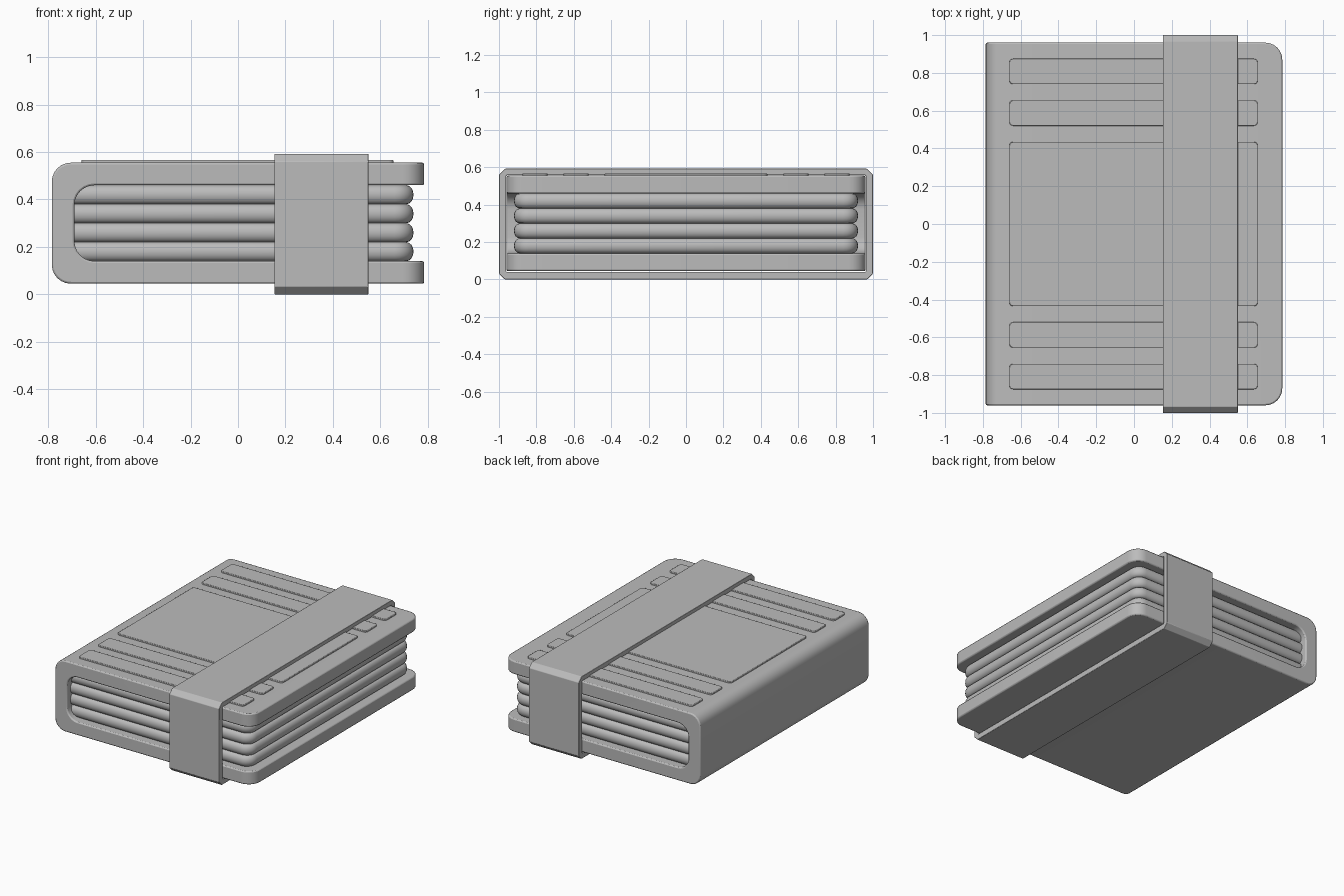
import bpy, bmesh, math
from mathutils import Vector

if "Cube" in bpy.data.objects:
    bpy.data.objects.remove(bpy.data.objects["Cube"], do_unlink=True)

grey = bpy.data.materials.new("plain grey")
grey.use_nodes = True
COLOUR = (0.5, 0.5, 0.5, 1)
grey.diffuse_color = COLOUR
grey.node_tree.nodes["Principled BSDF"].inputs["Base Color"].default_value = COLOUR


def rounded(corners, segments=6):
    """Right-angled outline from (a, b, radius) corners, with round corners."""
    out, n = [], len(corners)
    for i, (a, b, r) in enumerate(corners):
        p = Vector((a, b))
        if r == 0:
            out.append(p)
            continue
        u = (Vector(corners[i - 1][:2]) - p).normalized()
        v = (Vector(corners[(i + 1) % n][:2]) - p).normalized()
        for k in range(segments + 1):
            t = math.pi / 2 * k / segments
            out.append(p + r * (u + v) - r * (v * math.cos(t) + u * math.sin(t)))
    return out


def rectangle(x0, x1, y0, y1, r_left, r_right, segments=6):
    return rounded([(x0, y0, r_left), (x1, y0, r_right),
                    (x1, y1, r_right), (x0, y1, r_left)], segments)


def loft(bm, rings, cap=True, closed=False):
    """Skin a list of equal-length 3D rings."""
    rows = [[bm.verts.new(p) for p in ring] for ring in rings]
    pairs = list(zip(rows, rows[1:])) + ([(rows[-1], rows[0])] if closed else [])
    for lo, hi in pairs:
        for i in range(len(lo)):
            j = (i + 1) % len(lo)
            bm.faces.new((lo[i], lo[j], hi[j], hi[i]))
    if cap:
        bm.faces.new(rows[0][::-1])
        bm.faces.new(rows[-1])


def finish(bm, name, bevel=0):
    bmesh.ops.recalc_face_normals(bm, faces=bm.faces)
    mesh = bpy.data.meshes.new(name)
    bm.to_mesh(mesh)
    bm.free()
    ob = bpy.data.objects.new(name, mesh)
    bpy.context.collection.objects.link(ob)
    mesh.materials.append(grey)
    if bevel:
        mod = ob.modifiers.new("soft edges", "BEVEL")
        mod.width, mod.segments = bevel, 2
        mod.limit_method, mod.angle_limit = "ANGLE", math.radians(40)
    bpy.ops.object.select_all(action="DESELECT")
    ob.select_set(True)
    bpy.context.view_layer.objects.active = ob
    bpy.ops.object.shade_smooth_by_angle(angle=math.radians(35))
    return ob


LEFT, RIGHT, DEPTH = -0.785, 0.785, 0.96
BOTTOM, TOP, PAGE_LOW, PAGE_HIGH = 0.045, 0.555, 0.14, 0.46

# Cover: two boards joined by a rounded spine
profile = rounded([(RIGHT, BOTTOM, 0), (RIGHT, PAGE_LOW, 0), (-0.69, PAGE_LOW, 0.085),
                   (-0.69, PAGE_HIGH, 0.085), (RIGHT, PAGE_HIGH, 0), (RIGHT, TOP, 0),
                   (LEFT, TOP, 0.08), (LEFT, BOTTOM, 0.08)])
bm = bmesh.new()
loft(bm, [[(p.x, y, p.y) for p in profile] for y in (-DEPTH, DEPTH)])
corners = [e for e in bm.edges if all(v.co.x > RIGHT - 0.001 for v in e.verts)
           and abs(e.verts[0].co.y - e.verts[1].co.y) < 0.001]
bmesh.ops.bevel(bm, geom=corners, offset=0.09, segments=6, profile=0.5, affect="EDGES")
finish(bm, "cover", 0.008)

# Pages: four stacked bundles with rounded edges
bm = bmesh.new()
half = (PAGE_HIGH - PAGE_LOW) / 8
for layer in range(4):
    rings = []
    for k in range(9):
        t = math.pi * (k / 8 - 0.5)
        inset = 0.03 * (1 - math.cos(t))
        z = PAGE_LOW + half * (2 * layer + 1 + math.sin(t))
        outline = rectangle(-0.7, 0.74 - inset, inset - 0.92, 0.92 - inset, 0.01, 0.08 - inset)
        rings.append([(p.x, p.y, z) for p in outline])
    loft(bm, rings)
finish(bm, "pages")

# Raised panels on the front board
for name, y0, y1 in (("back_outer", 0.74, 0.875), ("back_inner", 0.52, 0.655),
                     ("centre", -0.435, 0.435),
                     ("front_inner", -0.655, -0.52), ("front_outer", -0.875, -0.74)):
    bm = bmesh.new()
    outline = rectangle(-0.66, 0.655, y0, y1, 0.02, 0.02, 4)
    loft(bm, [[(p.x, p.y, z) for p in outline] for z in (TOP - 0.01, TOP + 0.011)])
    finish(bm, name + "_panel", 0.003)

# Strap: chamfered band around the book
outer = rectangle(-1, 1, 0, 0.592, 0.032, 0.032, 1)
inner = rectangle(-0.962, 0.962, 0.04, 0.558, 0.004, 0.004, 1)
bm = bmesh.new()
loft(bm, [[(x, p.x, p.y) for p in ring]
          for x, ring in ((0.153, outer), (0.55, outer), (0.55, inner), (0.153, inner))],
     cap=False, closed=True)
finish(bm, "strap", 0.006)
